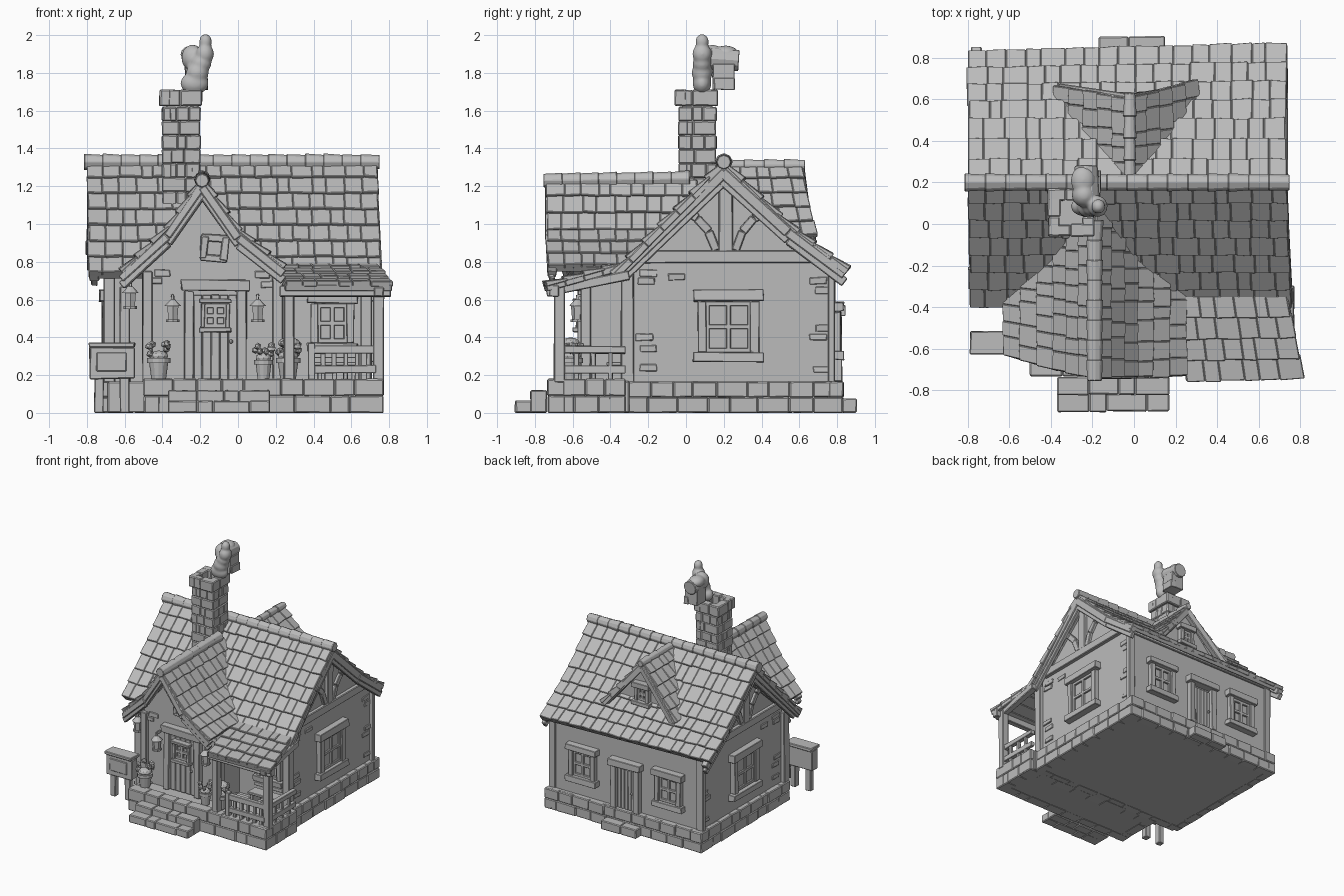
import bpy, bmesh, math, random
from mathutils import Vector as V, Matrix

if "Cube" in bpy.data.objects:
    bpy.data.objects.remove(bpy.data.objects["Cube"])

random.seed(4)
R = random.uniform
grey = bpy.data.materials.new("stone_grey")
grey.diffuse_color = (0.5, 0.5, 0.5, 1)
grey.use_nodes = True
grey.node_tree.nodes["Principled BSDF"].inputs["Base Color"].default_value = grey.diffuse_color


class Part:
    """Collects simple solids and turns them into one object."""
    def __init__(self):
        self.bm, self.M = bmesh.new(), Matrix()

    def hexa(self, p):
        v = [self.bm.verts.new(self.M @ V(c)) for c in p]
        for f in ((0, 1, 2, 3), (4, 5, 6, 7), (0, 1, 5, 4), (1, 2, 6, 5), (2, 3, 7, 6), (3, 0, 4, 7)):
            self.bm.faces.new([v[i] for i in f])

    def box(self, x0, x1, y0, y1, z0, z1, j=0.0):
        p = [(x, y, z) for z in (z0, z1) for x, y in ((x0, y0), (x1, y0), (x1, y1), (x0, y1))]
        self.hexa([V(c) + V((R(-j, j), R(-j, j), R(-j, j))) for c in p])

    def beam(self, p, q, w, h, j=0.003):
        p, q = V(p), V(q)
        d = (q - p).normalized()
        s = V((1, 0, 0)) if abs(d.z) > 0.98 else d.cross(V((0, 0, 1))).normalized()
        t = s.cross(d)
        o = [(-1, -1), (1, -1), (1, 1), (-1, 1)]
        self.hexa([e + s * (a * w / 2 + R(-j, j)) + t * (b * h / 2 + R(-j, j)) for e in (p, q) for a, b in o])

    def chain(self, pts, w, h):
        for a, b in zip(pts, pts[1:]):
            self.beam(a, b, w, h)

    def prism(self, pts, shift):
        a = [self.bm.verts.new(V(p)) for p in pts]
        b = [self.bm.verts.new(V(p) + V(shift)) for p in pts]
        self.bm.faces.new(a), self.bm.faces.new(b)
        for i in range(len(a)):
            k = (i + 1) % len(a)
            self.bm.faces.new((a[i], a[k], b[k], b[i]))

    def cone(self, p, q, r1, r2, n=10):
        p, q = V(p), V(q)
        m = Matrix.Translation((p + q) / 2) @ (q - p).to_track_quat('Z', 'Y').to_matrix().to_4x4()
        bmesh.ops.create_cone(self.bm, cap_ends=True, segments=n, radius1=r1, radius2=r2,
                              depth=(q - p).length, matrix=self.M @ m)

    def ball(self, c, s, sub=2):
        bmesh.ops.create_icosphere(self.bm, subdivisions=sub, radius=1,
                                   matrix=self.M @ Matrix.Translation(c) @ Matrix.Diagonal((*s, 1)))

    def stones(self, p, q, z0, z1, depth, rows, length=0.15):
        p, q = V((*p, 0)), V((*q, 0))
        for r in range(rows):
            a, b = z0 + (z1 - z0) * r / rows, z0 + (z1 - z0) * (r + 1) / rows
            n = max(1, round((q - p).length / length) + (r % 2))
            cuts = [0] + [(i + R(-.25, .25)) / n for i in range(1, n)] + [1]
            for u, w in zip(cuts, cuts[1:]):
                s, e = p.lerp(q, u), p.lerp(q, w)
                self.beam(s + V((0, 0, (a + b) / 2)), e + V((0, 0, (a + b) / 2)), depth + R(-.008, .008), b - a, .002)

    def ring(self, x0, x1, y0, y1, z0, z1, depth, rows, length=0.15):
        h = depth / 2
        for p, q in (((x0, y0 + h), (x1, y0 + h)), ((x0, y1 - h), (x1, y1 - h)),
                     ((x0 + h, y0), (x0 + h, y1)), ((x1 - h, y0), (x1 - h, y1))):
            self.stones(p, q, z0, z1, depth, rows, length)

    def shingles(self, A, B, rows, width=0.09):
        def P(u, v):
            def line(L):
                t = min(max(v, 0), 1.02) * (len(L) - 1)
                i = min(int(t), len(L) - 2)
                return V(L[i]).lerp(V(L[i + 1]), t - i)
            return line(A).lerp(line(B), u)
        for r in range(rows):
            v0, v1 = (r - 0.15) / rows, (r + 1) / rows
            n = (P(1, v1) - P(0, v1)).cross(P(.5, v1) - P(.5, v0)).normalized()
            n *= 1 if n.z > 0 else -1
            dk = [P(0, r / rows), P(1, r / rows), P(1, v1), P(0, v1)]
            self.hexa([c - n * 0.03 for c in dk] + [c + n * .006 for c in dk])
            k = max(1, round((P(1, v1) - P(0, v1)).length / width))
            cuts = [R(-.08, .08) / k] + [(i + R(-.22, .22)) / k for i in range(1, k)] + [1 + R(-.08, .08) / k]
            for a, b in zip(cuts, cuts[1:]):
                e, e2, up = v1 + R(-.03, .06) / rows, v1 + R(-.03, .06) / rows, R(0.024, 0.03)
                c = [P(a, v0), P(b, v0), P(b, e), P(a, e2)]
                self.hexa([x - n * 0.004 for x in c] + [c[0] + n * .01, c[1] + n * .01, c[2] + n * up, c[3] + n * up])

    def ridge(self, p, q, r, step=0.1):
        p, q = V(p), V(q)
        n = round((q - p).length / step)
        for i in range(n):
            self.cone(p.lerp(q, i / n), p.lerp(q, (i + 1.05) / n), r + R(-.002, .006), r - .003, 8)

    def place(self, x, y, z, deg):
        self.M = Matrix.Translation((x, y, z)) @ Matrix.Rotation(math.radians(deg), 4, 'Z')

    def window(self, w, h, f=0.045):
        a, b = w / 2, h / 2
        self.box(-a, a, -.012, .02, -b, b)
        for s in (-1, 1):
            self.box(s * a - f / 2, s * a + f / 2, -.04, .01, -b, b, .003)
            self.box(s * (a - f * .65) - .01, s * (a - f * .65) + .01, -.026, .01, -b, b)
            self.box(-a, a, -.026, .01, s * (b - .012) - .012, s * (b - .012) + .012)
        self.box(-a - f, a + f, -.055, .01, b, b + f * 1.3, .004)
        self.box(-a - f, a + f, -.055, .01, -b - f * 1.1, -b, .004)
        self.box(-.012, .012, -.026, .01, -b, b)
        self.box(-a, a, -.026, .01, -.012, .012)

    def door(self, w, h):
        for i in range(5):
            x = -w / 2 + w * i / 5
            self.box(x + .001, x + w / 5 - .001, -.02, .02, 0, h, .001)
        for s in (-1, 1):
            self.box(s * (w / 2 + .025) - .025, s * (w / 2 + .025) + .025, -.045, .02, 0, h + .02, .004)
        self.box(-w / 2 - .065, w / 2 + .065, -.06, .02, h + .02, h + .08, .005)
        self.ball((w * .36, -.03, h * .45), (.011, .011, .011))

    def finish(self, name, bevel=0.005, blend=False):
        bmesh.ops.recalc_face_normals(self.bm, faces=self.bm.faces)
        me = bpy.data.meshes.new(name)
        self.bm.to_mesh(me)
        me.materials.append(grey)
        ob = bpy.data.objects.new(name, me)
        bpy.context.collection.objects.link(ob)
        if blend:
            m = ob.modifiers.new("merge", 'REMESH')
            m.mode, m.voxel_size, m.use_smooth_shade = 'VOXEL', .008, True
            ob.modifiers.new("soften", 'SMOOTH').iterations = 10
        if bevel:
            m = ob.modifiers.new("worn_edges", 'BEVEL')
            m.width, m.segments, m.limit_method, m.angle_limit = bevel, 1, 'ANGLE', 0.7


# Stone foundation, porch floor and steps
p = Part()
p.box(-.69, .69, -.36, .81, .002, .165)
p.box(-.47, .74, -.69, -.30, .002, .168)
p.ring(-.72, .72, -.34, .83, 0, .165, .07, 2)
p.ring(-.5, .77, -.73, -.32, 0, .18, .09, 2)
for y, h in ((-.78, .12), (-.86, .065)):
    p.stones((-.37, y), (.17, y), 0, h, .085, 1, .13)
p.stones((-.17, .865), (.15, .865), 0, .075, .08, 1)
p.finish("foundation", .006)

# Plaster walls of main house, entrance wing and dormer
p = Part()
p.prism([(-.68, y, z) for y, z in ((-.28, .15), (.78, .15), (.78, .79), (.2, 1.27), (-.28, .8))], (1.36, 0, 0))
p.prism([(x, -.53, z) for x, z in ((-.49, .15), (.21, .15), (.21, .75), (.02, .9), (-.19, 1.19), (-.36, .94), (-.49, .81))], (0, .4, 0))
p.prism([(x, .58, z) for x, z in ((-.33, .93), (.29, .93), (-.02, 1.28))], (0, -.36, 0))
p.finish("walls", 0)

# Exposed bricks in the plaster
p = Part()
for y, z in ((-.2, .74), (-.05, .72), (-.21, .7), (-.22, .4), (-.2, .34), (-.2, .24), (.7, .7), (.73, .65), (.73, .45), (.7, .4), (.72, .23)):
    for x in (-.68, .68):
        p.box(x - .008, x + .008, y - .045, y + .045, z - .018, z + .018, .004)
for x, z in ((-.4, .74), (-.44, .7), (.13, .73), (.16, .68), (-.44, .3), (.15, .32)):
    p.box(x - .04, x + .04, -.538, -.52, z - .018, z + .018, .004)
p.finish("wall_bricks", .003)

# Shingled roofs
p = Part()
p.shingles([(-.8, .2, 1.32), (-.79, -.385, .73)], [(.735, .2, 1.32), (.765, -.385, .73)], 7)
p.shingles([(-.8, .2, 1.32), (-.8, .54, .99), (-.8, .82, .775)], [(.735, .2, 1.32), (.735, .54, .99), (.74, .86, .755)], 7)
p.ridge((-.815, .2, 1.328), (.745, .2, 1.328), .042)
p.finish("main_roof", .004)
left = [(-.19, 1.23), (-.37, .97), (-.615, .745)]
right = [(-.19, 1.23), (.0, .96), (.24, .77)]
p = Part()
for prof, ys in ((left, (-.74, -.7, -.635)), (right, (-.74, -.74, -.73))):
    p.shingles([(x, .06, z) for x, z in prof], [(x, y, z) for (x, z), y in zip(prof, ys)], 6, .085)
p.ridge((-.19, .02, 1.24), (-.19, -.75, 1.23), .04)
p.finish("entrance_roof", .004)
p = Part()
for s, dy in ((-1, .665), (1, .69)):
    p.shingles([(-.02, .2, 1.31), (-.02 + s * .34, .2, .92)], [(-.02, .61, 1.31), (-.04 + s * .33, dy, .93)], 5, .09)
p.ridge((-.02, .2, 1.312), (-.02, .625, 1.312), .03)
p.finish("dormer_roof", .004)
p = Part()
p.shingles([(.2, -.345, .782), (.25, -.755, .672)], [(.74, -.345, .782), (.815, -.74, .672)], 4)
p.finish("porch_roof", .004)

# Timber frame: gable boards, trusses, posts and beams
p = Part()
for x, o in ((.715, .68), (-.76, -.68)):
    for w, off, y in ((.05, .035, -.37), (.03, .075, -.33)):
        p.beam((x, .21, 1.31 - off), (x, y, 1.115 + y - off * .9), w, .05)
        p.chain([(x, .19, 1.31 - off), (x, .54, .99 - off), (x, .84, .765 - off)], w, .05)
    p.beam((o, -.24, .825), (o, .71, .825), .06, .065)
    p.beam((o, .21, .84), (o, .21, 1.24), .05, .075)
    for s in (-1, 1):
        p.chain([(o, .21 + s * d, z) for d, z in ((.05, .86), (.09, .96), (.15, 1.03), (.21, 1.07))], .045, .045)
        p.beam((o, .21 + s * .03, 1.21), (o, .21 + s * .44, .84), .045, .05)
    p.beam((o, -.31, .16), (o, -.31, .745), .06, .07)
    p.beam((o, .77, .16), (o, .77, .76), .06, .04)
for prof, ys in ((left, (-.72, -.68, -.61)), (right, (-.72, -.72, -.71))):
    for d, w in ((.035, .05), (.07, .03)):
        p.chain([(x, y, z - d) for (x, z), y in zip(prof, ys)], w, .045)
for s in (-1, 1):
    p.beam((-.02, .6, 1.28), (-.03 + s * .32, .65, .91), .05, .05)
for x in (-.48, .21):
    p.beam((x, -.53, .16), (x, -.53, .75), .055, .055)
for x, y in ((-.6, -.32), (.27, -.67), (.745, -.67)):
    p.beam((x, y, .16), (x, y, .67), .055, .055)
p.beam((.22, -.7, .645), (.81, -.7, .645), .05, .06)
p.beam((.745, -.74, .64), (.745, -.3, .73), .05, .05)
p.beam((-.7, .775, .77), (.7, .775, .77), .04, .05)
p.finish("timber_frame")

# Porch railing and bench
p = Part()
for z in (.23, .335):
    p.beam((.38, -.68, z), (.73, -.68, z), .035, .04)
    p.beam((.745, -.66, z), (.745, -.32, z), .035, .04)
p.beam((.39, -.68, .17), (.39, -.68, .37), .04, .04)
for i in range(1, 6):
    p.beam((.39 + i * .06, -.68, .17), (.39 + i * .06, -.68, .33), .025, .025)
for y in (-.58, -.49, -.4):
    p.beam((.745, y, .17), (.745, y, .33), .025, .025)
p.box(.38, .64, -.42, -.32, .25, .27)
p.box(.38, .64, -.33, -.31, .29, .32)
for x in (.4, .6):
    p.box(x, x + .025, -.41, -.31, .17, .26)
p.finish("porch_railing", .003)

# Windows and the small wall frame above the entrance
p = Part()
for x, y, z, a, w, h in ((.68, .225, .455, 90, .28, .27), (-.68, .225, .455, -90, .28, .27), (.5, -.28, .475, 0, .19, .21),
                         (.39, .78, .43, 180, .2, .21), (-.4, .78, .43, 180, .2, .21), (-.02, .58, 1.05, 180, .1, .11)):
    p.place(x, y, z, a)
    p.window(w, h, .022 + w * .09)
p.finish("windows", .003)
p = Part()
p.place(-.125, -.53, .872, 0)
p.M = p.M @ Matrix.Rotation(.08, 4, 'Y')
p.box(-.04, .04, -.012, .01, -.04, .04)
for s in (-1, 1):
    p.box(s * .055 - .02, s * .055 + .02, -.04, .01, -.06, .06, .004)
    p.box(-.07, .07, -.035, .01, s * .053 - .018, s * .053 + .018, .004)
p.finish("wall_frame", .005)

# Doors
p = Part()
p.place(-.12, -.53, .175, 0)
p.door(.23, .45)
p.M = p.M @ Matrix.Translation((0, -.012, .34))
p.window(.13, .13, .02)
p.place(-.01, .78, .165, 180)
p.door(.16, .33)
p.finish("doors", .003)

# Chimney with hollow top
p = Part()
p.box(-.38, -.21, -.02, .14, .95, 1.63)
p.ring(-.4, -.2, -.04, .16, 1.02, 1.62, .05, 8, .1)
p.ring(-.415, -.19, -.06, .17, 1.625, 1.71, .06, 1, .11)
p.finish("chimney", .006)

# Smoke puffs and the little round-roofed house beside them
p = Part()
for c, s in (((-.23, .085, 1.745), (.075, .05, .06)), ((-.215, .085, 1.8), (.06, .055, .06)), ((-.195, .085, 1.85), (.055, .05, .05)),
             ((-.175, .085, 1.9), (.048, .052, .055)), ((-.172, .085, 1.965), (.034, .036, .042)),
             ((-.24, .14, 1.88), (.06, .06, .07)), ((-.245, .21, 1.9), (.06, .07, .045))):
    p.ball(c, s, 3)
p.finish("smoke", 0, True)
p = Part()
p.box(-.28, -.17, .14, .255, 1.715, 1.85, .004)
p.cone((-.23, .13, 1.875), (-.23, .28, 1.865), .064, .055, 12)
p.box(-.2, -.16, .15, .26, 1.71, 1.775, .003)
p.finish("tiny_house", .003)

# Lanterns
p = Part()
for x, y, z in ((-.345, -.575, .54), (.105, -.575, .54), (-.57, -.5, .61)):
    p.cone((x, y, z - .06), (x, y, z - .045), .036, .036, 8)
    p.cone((x, y, z - .045), (x, y, z + .025), .028, .034, 6)
    p.cone((x, y, z + .025), (x, y, z + .06), .045, .012, 8)
    p.beam((x, y, z + .055), (x, y, z + .085), .012, .012)
    p.beam((x, y, z + .08), (x, y + .06, z + .08), .014, .014)
p.finish("lanterns", 0)

# Flower pots, one with a mushroom
p = Part()
for x, y, r, h in ((-.42, -.62, .052, .1), (.135, -.62, .042, .09), (.265, -.61, .055, .1)):
    p.cone((x, y, .178), (x, y, .178 + h), r * .75, r, 12)
    p.cone((x, y, .165 + h), (x, y, .19 + h), r * 1.18, r * 1.18, 12)
    for i in range(9):
        a = R(0, 6.28)
        p.ball((x + r * math.cos(a), y + r * math.sin(a), .2 + h + R(0, .07)), (R(.014, .028), R(.014, .028), .02), 1)
    p.ball((x, y, .2 + h), (r, r, .03), 2)
p.cone((.27, -.61, .28), (.27, -.61, .37), .025, .02)
p.ball((.27, -.61, .37), (.06, .05, .03))
p.finish("flower_pots", 0)

# Signboard on two legs
p = Part()
p.box(-.785, -.55, -.61, -.53, .18, .35, .005)
p.box(-.79, -.545, -.625, -.515, .345, .37, .004)
p.box(-.75, -.59, -.617, -.6, .22, .32, .003)
for x in (-.735, -.6):
    p.beam((x, -.57, .0), (x, -.57, .2), .05, .05)
p.finish("signboard")
